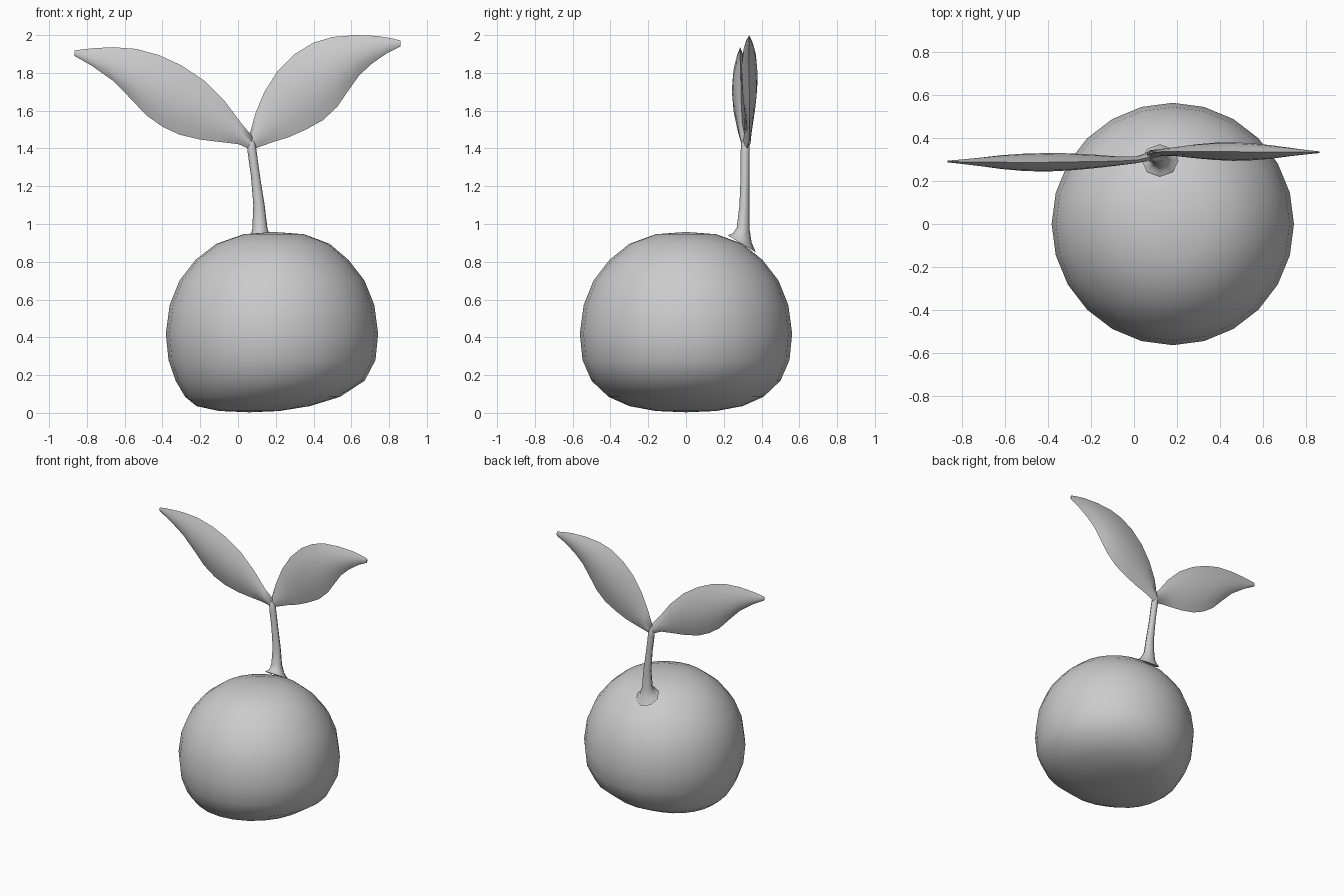
import bpy, bmesh, math
from mathutils import Vector

mat = bpy.data.materials.new("plain grey")
mat.diffuse_color = (0.6, 0.6, 0.6, 1)


def loft(name, rings, start=None, end=None, angle=60):
    """Skin closed rings of points; ends close to a pole point or a flat cap."""
    bm = bmesh.new()
    loops = [[bm.verts.new(p) for p in ring] for ring in rings]
    n = len(loops[0])
    for a, b in zip(loops, loops[1:]):
        for i in range(n):
            j = (i + 1) % n
            bm.faces.new((a[i], a[j], b[j], b[i]))
    for loop, pole in ((loops[0], start), (loops[-1], end)):
        if pole is None:
            bm.faces.new(loop)
        else:
            v = bm.verts.new(pole)
            for i in range(n):
                bm.faces.new((loop[i], loop[(i + 1) % n], v))
    bmesh.ops.recalc_face_normals(bm, faces=bm.faces)
    mesh = bpy.data.meshes.new(name)
    bm.to_mesh(mesh)
    bm.free()
    mesh.materials.append(mat)
    obj = bpy.data.objects.new(name, mesh)
    bpy.context.collection.objects.link(obj)
    bpy.context.view_layer.objects.active = obj
    obj.select_set(True)
    bpy.ops.object.shade_smooth_by_angle(angle=math.radians(angle))
    obj.select_set(False)
    return obj


def ellipse(cx, cy, z, rx, ry, n, tilt=0.0):
    pts = []
    for i in range(n):
        a = 2 * math.pi * i / n
        dy = ry * math.sin(a)
        pts.append((cx + rx * math.cos(a), cy + dy, z + tilt * dy))
    return pts


# Round body: (height, radius, centre x), the underside leans to the left
body = [(0.01, 0.16, 0.06), (0.036, 0.30, 0.08), (0.085, 0.41, 0.13),
        (0.17, 0.50, 0.17), (0.28, 0.548, 0.18), (0.42, 0.562, 0.18),
        (0.57, 0.542, 0.18), (0.70, 0.49, 0.18), (0.81, 0.405, 0.18),
        (0.895, 0.30, 0.185), (0.946, 0.16, 0.19)]
loft("body", [ellipse(cx, 0, z, r, r, 24) for z, r, cx in body],
     start=(0.06, 0, 0.003), end=(0.19, 0, 0.958))

# Stem: (centre x, centre y, height, half width, half depth, tilt)
stem = [(0.12, 0.295, 0.895, 0.085, 0.075, -0.6),
        (0.12, 0.298, 0.925, 0.055, 0.050, -0.5),
        (0.116, 0.303, 0.975, 0.040, 0.034, -0.2),
        (0.111, 0.309, 1.10, 0.030, 0.026, 0),
        (0.093, 0.312, 1.25, 0.024, 0.023, 0),
        (0.075, 0.313, 1.38, 0.024, 0.024, 0),
        (0.070, 0.315, 1.43, 0.022, 0.022, 0)]
loft("stem", [ellipse(x, y, z, rx, ry, 8, t) for x, y, z, rx, ry, t in stem],
     end=(0.066, 0.318, 1.475))


def leaf(name, upper, lower, centre_y, thick):
    """Lens-section leaf between an upper and a lower outline."""
    rings = []
    steps = (-1, -0.7, -0.35, 0, 0.35, 0.7)
    for (ux, uz), (lx, lz), cy, t in zip(upper, lower, centre_y, thick):
        up, low = Vector((ux, cy, uz)), Vector((lx, cy, lz))
        mid, half = (up + low) / 2, (up - low) / 2
        ring = [mid + half * u + Vector((0, -t * (1 - u * u), 0)) for u in steps]
        ring += [mid - half * u + Vector((0, t * (1 - u * u), 0)) for u in steps]
        rings.append(ring)
    loft(name, rings, angle=75)


thick = [0.02, 0.016, 0.022, 0.032, 0.04, 0.043, 0.04, 0.032, 0.02, 0.010, 0.004]

# Left leaf
leaf("left_leaf",
     [(0.08, 1.46), (0.02, 1.53), (-0.07, 1.65), (-0.18, 1.76), (-0.30, 1.84),
      (-0.42, 1.895), (-0.54, 1.927), (-0.66, 1.936), (-0.76, 1.931),
      (-0.83, 1.924), (-0.865, 1.918)],
     [(0.055, 1.40), (0.0, 1.423), (-0.10, 1.435), (-0.20, 1.447), (-0.31, 1.473),
      (-0.40, 1.515), (-0.485, 1.575), (-0.57, 1.665), (-0.66, 1.757),
      (-0.77, 1.835), (-0.865, 1.89)],
     [0.312, 0.298, 0.292, 0.29, 0.288, 0.286, 0.286, 0.287, 0.288, 0.289, 0.29],
     thick)

# Right leaf
leaf("right_leaf",
     [(0.06, 1.465), (0.09, 1.58), (0.14, 1.70), (0.21, 1.81), (0.30, 1.90),
      (0.40, 1.96), (0.50, 1.99), (0.62, 2.0), (0.73, 1.996), (0.81, 1.984),
      (0.86, 1.972)],
     [(0.09, 1.40), (0.18, 1.432), (0.27, 1.46), (0.36, 1.50), (0.45, 1.55),
      (0.525, 1.62), (0.58, 1.70), (0.64, 1.785), (0.71, 1.85),
      (0.79, 1.905), (0.86, 1.94)],
     [0.322, 0.333, 0.336, 0.337, 0.337, 0.336, 0.335, 0.334, 0.334, 0.333, 0.333],
     thick)
